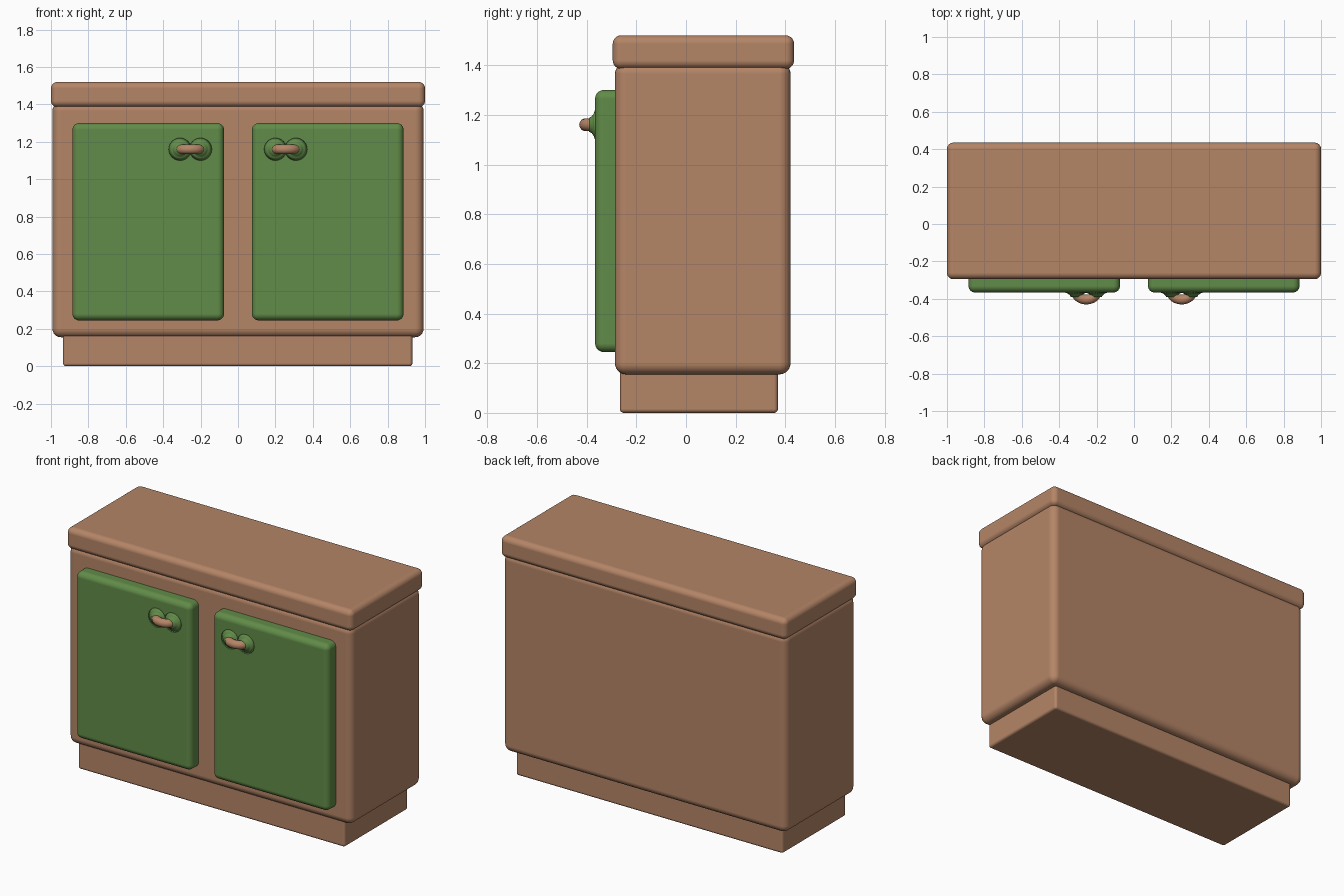
import bpy, bmesh, math

if "Cube" in bpy.data.objects:
    bpy.data.objects.remove(bpy.data.objects["Cube"])


def material(name, rgb):
    m = bpy.data.materials.new(name)
    m.diffuse_color = (*rgb, 1.0)
    m.use_nodes = True
    m.node_tree.nodes["Principled BSDF"].inputs["Base Color"].default_value = m.diffuse_color
    return m


BROWN = material("warm_brown", (0.46, 0.235, 0.135))
GREEN = material("leaf_green", (0.12, 0.26, 0.065))


def add_object(name, bm, mat):
    bmesh.ops.recalc_face_normals(bm, faces=bm.faces)
    mesh = bpy.data.meshes.new(name)
    bm.to_mesh(mesh)
    bm.free()
    mesh.materials.append(mat)
    mesh.polygons.foreach_set("use_smooth", [True] * len(mesh.polygons))
    obj = bpy.data.objects.new(name, mesh)
    bpy.context.collection.objects.link(obj)
    return obj


def rounded_box(name, x, y, z, radius, mat):
    bm = bmesh.new()
    bmesh.ops.create_cube(bm, size=1)
    for v in bm.verts:
        v.co = [lo + (c + 0.5) * (hi - lo) for c, (lo, hi) in zip(v.co, (x, y, z))]
    obj = add_object(name, bm, mat)
    bev = obj.modifiers.new("round_edges", "BEVEL")
    bev.width = radius
    bev.segments = 6
    bev.limit_method = "NONE"
    bev.harden_normals = True
    return obj


def door_mount(name, x, y, z):
    """Concave flare where a handle end grows out of the door."""
    rings, sides = [(0.062, 0.0), (0.045, 0.006), (0.034, 0.014), (0.027, 0.026)], 24
    bm = bmesh.new()
    loops = []
    for r, d in rings:
        loops.append([bm.verts.new((x + r * math.cos(a), y - d, z + r * math.sin(a)))
                      for a in (2 * math.pi * i / sides for i in range(sides))])
    for a, b in zip(loops, loops[1:]):
        for i in range(sides):
            j = (i + 1) % sides
            bm.faces.new((a[i], a[j], b[j], b[i]))
    bm.faces.new(loops[-1])
    bm.faces.new(loops[0][::-1])
    return add_object(name, bm, GREEN)


def handle(name, x, y, z):
    """Small bowed pull swept along a half ellipse."""
    curve = bpy.data.curves.new(name, "CURVE")
    curve.dimensions = "3D"
    curve.bevel_depth = 0.026
    curve.bevel_resolution = 5
    curve.use_fill_caps = True
    n = 20
    spline = curve.splines.new("POLY")
    spline.points.add(n)
    for i, p in enumerate(spline.points):
        a = math.pi * i / n
        p.co = (x + 0.055 * math.cos(a), y - 0.042 * math.sin(a), z, 1)
    spline.use_smooth = True
    curve.materials.append(BROWN)
    obj = bpy.data.objects.new(name, curve)
    bpy.context.collection.objects.link(obj)


# Carcass: worktop, body and recessed plinth
rounded_box("worktop", (-1, 1), (-0.295, 0.435), (1.385, 1.52), 0.034, BROWN)
rounded_box("cabinet_body", (-0.992, 0.992), (-0.286, 0.421), (0.155, 1.41), 0.045, BROWN)
rounded_box("plinth", (-0.935, 0.932), (-0.266, 0.37), (0.0, 0.26), 0.016, BROWN)

# Doors with handles, mirrored left and right
for side, s in (("left", -1), ("right", 1)):
    rounded_box(side + "_door", sorted((s * 0.075, s * 0.885)), (-0.366, -0.23),
                (0.245, 1.30), 0.035, GREEN)
    for end, dx in (("inner", -0.055), ("outer", 0.055)):
        door_mount(f"{side}_{end}_mount", s * (0.255 + dx), -0.3655, 1.16)
    handle(side + "_handle", s * 0.255, -0.362, 1.16)
